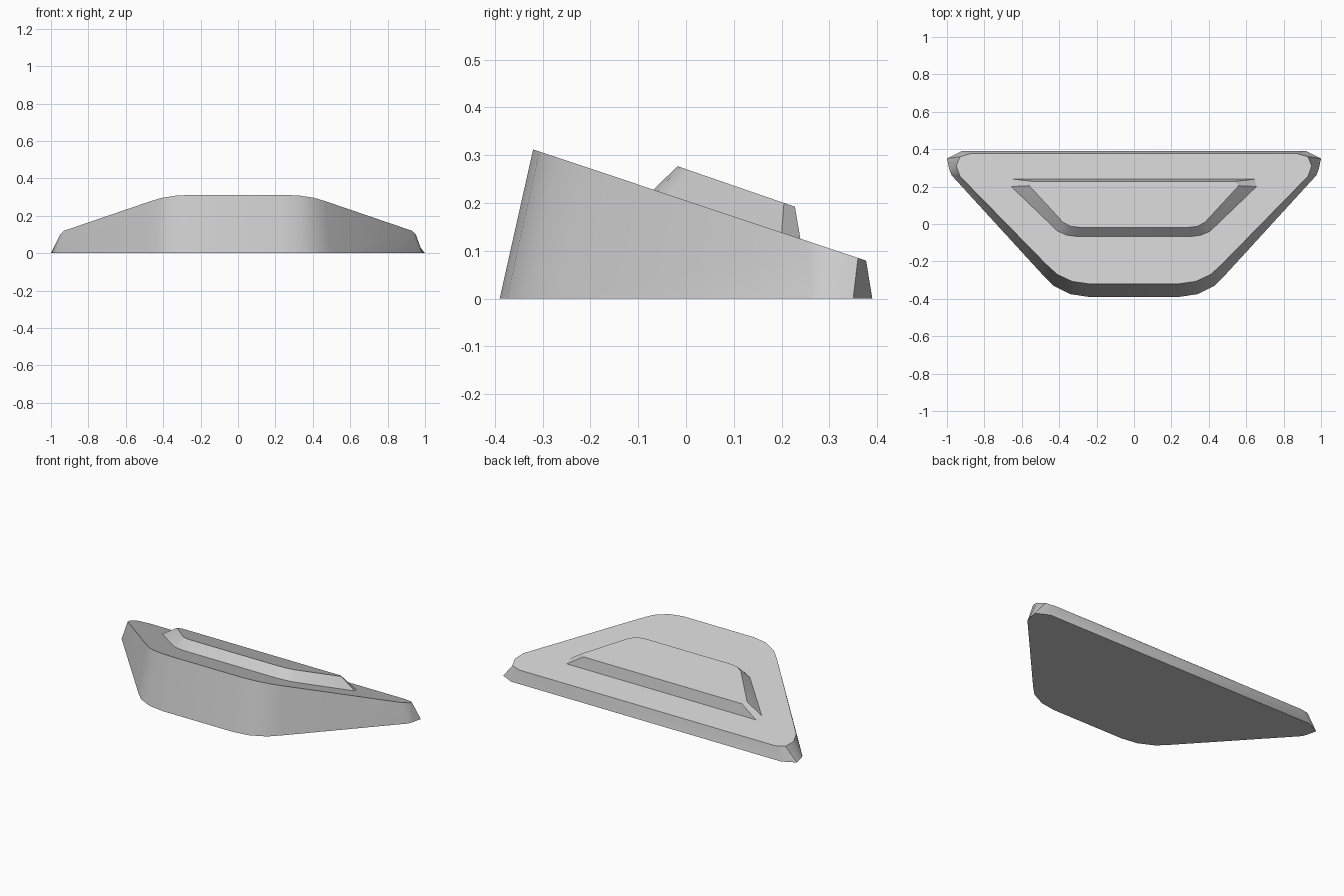
import bpy, bmesh

if "Cube" in bpy.data.objects:
    bpy.data.objects.remove(bpy.data.objects["Cube"])

grey = bpy.data.materials.new("light grey")
grey.diffuse_color = (0.6, 0.6, 0.6, 1)
grey.use_nodes = True
grey.node_tree.nodes["Principled BSDF"].inputs["Base Color"].default_value = grey.diffuse_color


def mirrored(half):
    """Complete a right-hand outline (front to back) with its left-hand mirror."""
    return half + [(-x, y) for x, y in reversed(half)]


def loft(name, low, low_z, high, high_z):
    """Join two matching outlines, each lying on its own sloping plane."""
    bm = bmesh.new()
    a = [bm.verts.new((x, y, low_z(y))) for x, y in mirrored(low)]
    b = [bm.verts.new((x, y, high_z(y))) for x, y in mirrored(high)]
    n = len(a)
    bm.faces.new(a[::-1])
    bm.faces.new(b)
    for i in range(n):
        j = (i + 1) % n
        bm.faces.new((a[i], a[j], b[j], b[i]))
    bmesh.ops.recalc_face_normals(bm, faces=bm.faces)
    mesh = bpy.data.meshes.new(name)
    bm.to_mesh(mesh)
    bm.free()
    mesh.materials.append(grey)
    obj = bpy.data.objects.new(name, mesh)
    bpy.context.collection.objects.link(obj)
    bpy.ops.object.select_all(action='DESELECT')
    obj.select_set(True)
    bpy.context.view_layer.objects.active = obj
    bpy.ops.object.shade_smooth_by_angle(angle=0.5)


def slope(y):
    return 0.312 - 0.334 * (y + 0.32)


# Wedge body: rounded trapezoid with a sloping top and leaning walls
loft("wedge_body",
     [(0.24, -0.39), (0.34, -0.375), (0.43, -0.33), (0.49, -0.27),
      (0.975, 0.26), (0.987, 0.29), (1.0, 0.35), (0.92, 0.39)],
     lambda y: 0.0,
     [(0.24, -0.32), (0.33, -0.307), (0.41, -0.27), (0.47, -0.215),
      (0.93, 0.255), (0.95, 0.31), (0.93, 0.36), (0.87, 0.377)],
     slope)

# Raised panel: smaller trapezoid with sloping sides, on top of the body
loft("raised_panel",
     [(0.30, -0.07), (0.36, -0.062), (0.41, -0.04), (0.66, 0.20), (0.65, 0.24)],
     lambda y: slope(y) - 0.003,
     [(0.29, -0.018), (0.34, -0.012), (0.38, 0.01), (0.56, 0.205), (0.54, 0.228)],
     lambda y: 0.277 - 0.345 * (y + 0.018))
